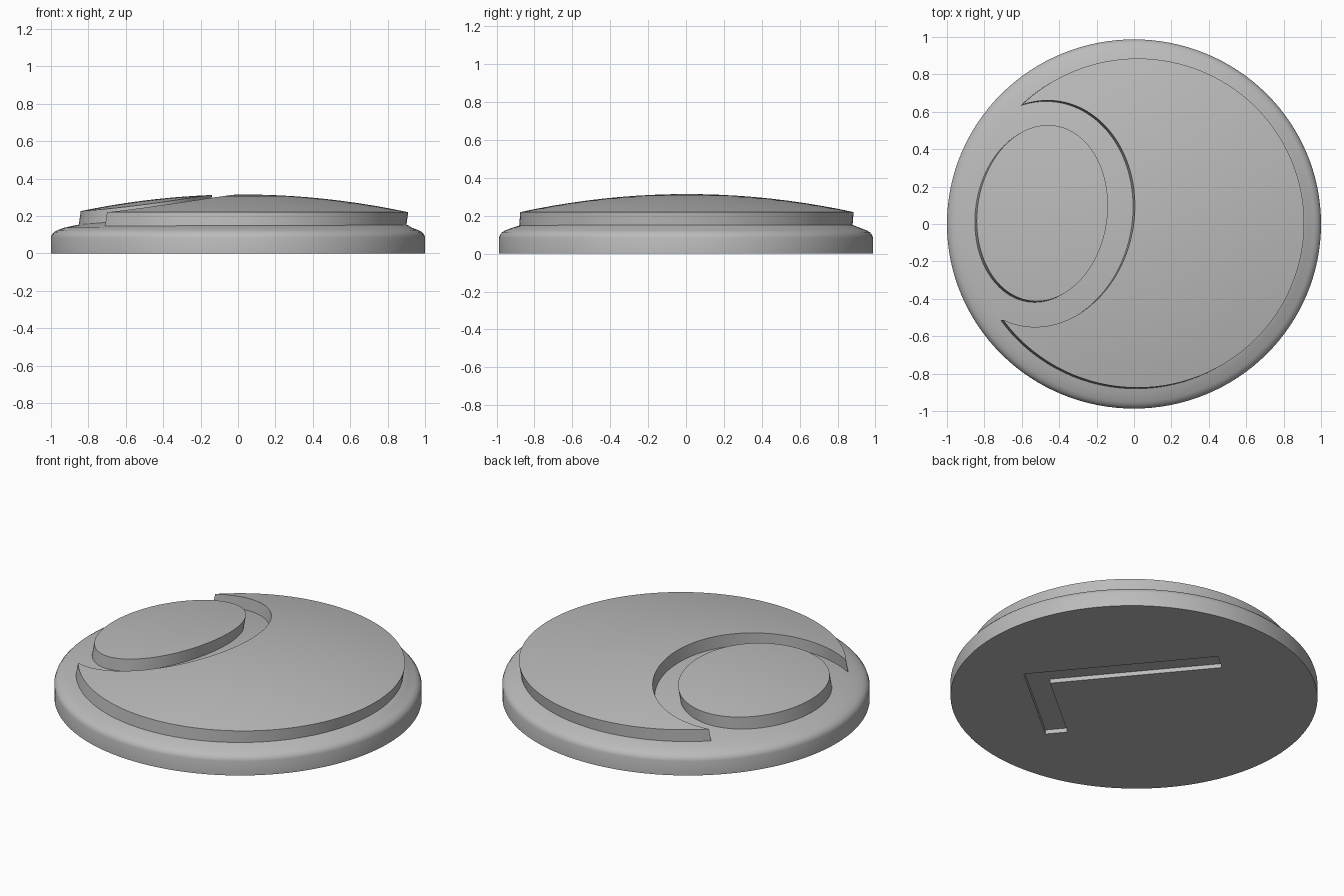
import bpy
import bmesh
from math import sin, cos, tau, radians
from mathutils import Vector

cube = bpy.data.objects.get("Cube")
if cube:
    bpy.data.objects.remove(cube)

SEG = 128
LEAN = Vector((0.14, 0.08))       # sideways drift of raised walls per unit of height
DOME_C, DOME_RX, DOME_RY = Vector((0.02, 0.005)), 0.89, 0.88
OVAL_C, OVAL_TILT = Vector((-0.49, 0.058)), radians(8)
STEP = 0.07                       # height of the raised parts above the base

grey = bpy.data.materials.new("plain grey")
grey.use_nodes = True
COLOUR = (0.5, 0.5, 0.5, 1)
grey.diffuse_color = COLOUR
grey.node_tree.nodes["Principled BSDF"].inputs["Base Color"].default_value = COLOUR


def dome(p):
    """Height of the gently domed top at a point."""
    d = p - DOME_C
    return 0.315 - 0.095 * ((d.x / DOME_RX) ** 2 + (d.y / DOME_RY) ** 2)


def ellipse(centre, rx, ry, tilt=0.0, scale=1.0):
    """Points of an ellipse whose y axis leans by tilt towards +x."""
    pts = []
    for i in range(SEG):
        x, y = rx * scale * cos(tau * i / SEG), ry * scale * sin(tau * i / SEG)
        pts.append(centre + Vector((x * cos(tilt) + y * sin(tilt),
                                    y * cos(tilt) - x * sin(tilt))))
    return pts


def make(name, bm):
    bmesh.ops.recalc_face_normals(bm, faces=bm.faces)
    mesh = bpy.data.meshes.new(name)
    bm.to_mesh(mesh)
    bm.free()
    mesh.materials.append(grey)
    ob = bpy.data.objects.new(name, mesh)
    bpy.context.collection.objects.link(ob)
    return ob


def loft(name, loops, tip=None):
    """Skin between loops of points, closing the first and last."""
    bm = bmesh.new()
    rings = [[bm.verts.new(p) for p in loop] for loop in loops]
    for a, b in zip(rings, rings[1:]):
        for i in range(len(a)):
            j = (i + 1) % len(a)
            bm.faces.new((a[i], a[j], b[j], b[i]))
    bm.faces.new(rings[0])
    if tip is None:
        bm.faces.new(rings[-1])
    else:
        top, last = bm.verts.new(tip), rings[-1]
        for i in range(len(last)):
            bm.faces.new((last[i], last[(i + 1) % len(last)], top))
    return make(name, bm)


def domed_pad(name, centre, rx, ry, tilt=0.0):
    """Raised pad with leaning walls and a top that follows the dome."""
    sink = STEP + 0.01
    edge = ellipse(centre, rx, ry, tilt)
    loops = [[(*(p - LEAN * sink), dome(p) - sink) for p in edge]]
    for k in range(10, 0, -1):
        loops.append([(*p, dome(p)) for p in ellipse(centre, rx, ry, tilt, k / 10)])
    return loft(name, loops, (*centre, dome(centre)))


def cut(ob, cutter):
    cutter.hide_render = True
    cutter.hide_viewport = True
    cutter.display_type = 'WIRE'
    mod = ob.modifiers.new("cut", 'BOOLEAN')
    mod.operation, mod.solver, mod.object = 'DIFFERENCE', 'EXACT', cutter


def smooth(ob, degrees):
    bpy.ops.object.select_all(action='DESELECT')
    ob.select_set(True)
    bpy.context.view_layer.objects.active = ob
    # bake the cuts so that sharp edges are found on the final shape
    for mod in list(ob.modifiers):
        bpy.ops.object.modifier_apply(modifier=mod.name)
    bpy.ops.object.shade_smooth_by_angle(angle=radians(degrees))


# Base: rounded rim, then a shallow dome as the floor of the channel
origin = Vector((0, 0))
rim = [(1, 0), (1, 0.085), (0.995, 0.1), (0.983, 0.114), (0.965, 0.124), (0.93, 0.137)]
loops = [[(*p, z) for p in ellipse(origin, 1, 0.987, scale=r)] for r, z in rim]
for k in range(10, 0, -1):
    loops.append([(*p, dome(p) - STEP)
                  for p in ellipse(DOME_C, DOME_RX, DOME_RY, scale=k / 10)])
base = loft("base", loops, (*DOME_C, dome(DOME_C) - STEP))

# Shallow right-angled recess in the underside
corner, width = Vector((0.618, -0.193)), 0.122
u, v = Vector((-0.639, 0.769)), Vector((-0.769, -0.639))
outline = [(0, 0), (1.07, 0), (1.07, width), (width, width), (width, 0.66), (0, 0.66)]
flat = [corner + u * a + v * b for a, b in outline]
recess = loft("recess_cutter", [[(*p, z) for p in flat] for z in (-0.05, 0.025)])
cut(base, recess)

# Large crescent pad: a domed disc with an oval bite taken out
crescent = domed_pad("crescent_pad", DOME_C, DOME_RX, DOME_RY)
bite = loft("bite_cutter", [
    [(*(p + LEAN * (z - 0.27)), z) for p in ellipse(OVAL_C, 0.486, 0.608, OVAL_TILT)]
    for z in (0.05, 0.4)])
cut(crescent, bite)

# Oval pad standing inside the bite
oval = domed_pad("oval_pad", OVAL_C, 0.348, 0.473, OVAL_TILT)

for part in (base, crescent, oval):
    smooth(part, 30)
